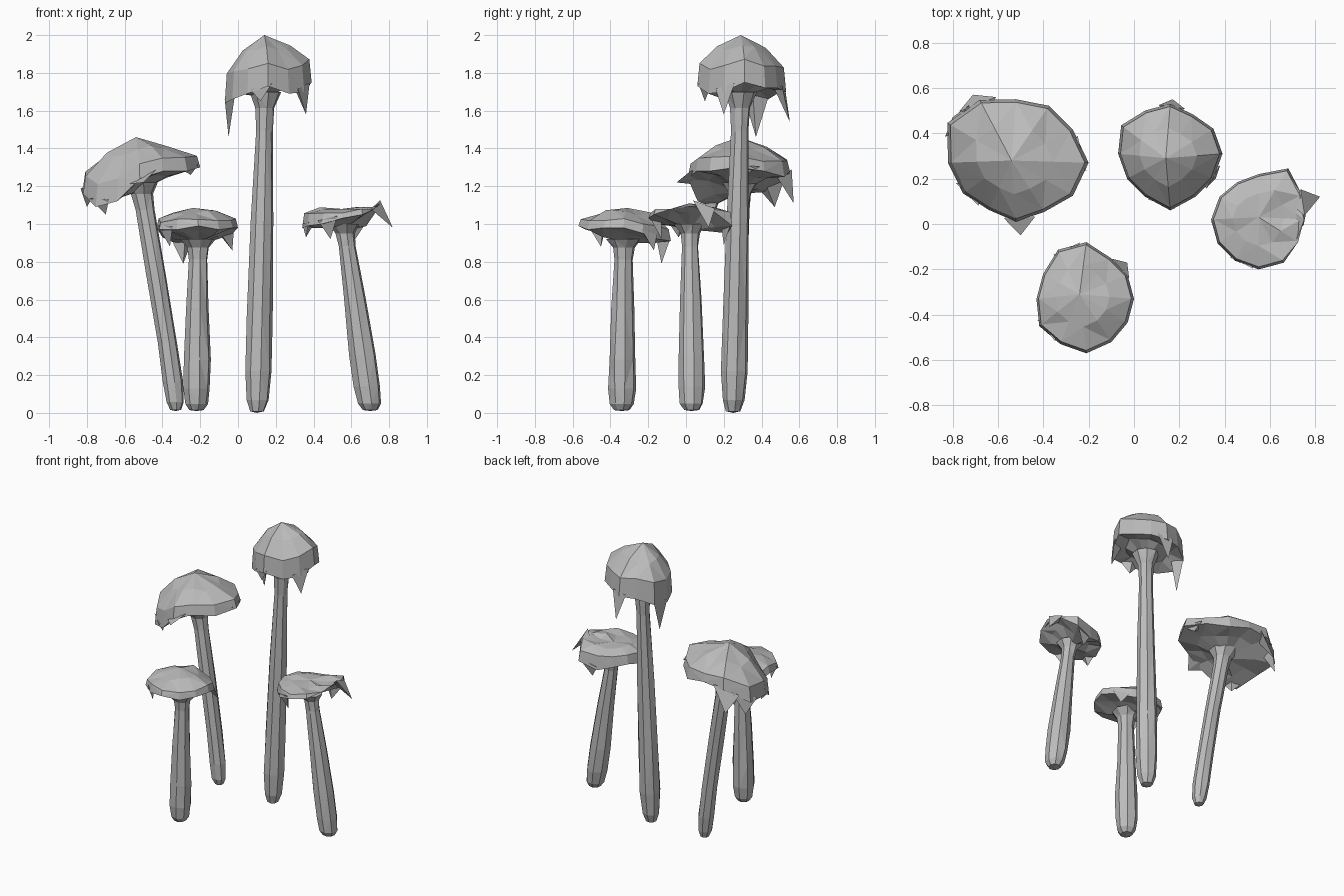
import bpy, bmesh, math, random
from mathutils import Vector

random.seed(4)
SIDES = 12          # rim points per cap
STEM_SIDES = 8

default_cube = bpy.data.objects.get("Cube")
if default_cube:
    bpy.data.objects.remove(default_cube, do_unlink=True)

grey = bpy.data.materials.new("stone grey")
grey.use_nodes = True
colour = (0.5, 0.5, 0.5, 1)
grey.diffuse_color = colour
grey.node_tree.nodes["Principled BSDF"].inputs["Base Color"].default_value = colour


def finish(bm, name):
    """Turn a bmesh into a flat shaded, triangulated object."""
    bmesh.ops.recalc_face_normals(bm, faces=bm.faces[:])
    bmesh.ops.triangulate(bm, faces=bm.faces[:])
    mesh = bpy.data.meshes.new(name)
    bm.to_mesh(mesh)
    bm.free()
    mesh.materials.append(grey)
    obj = bpy.data.objects.new(name, mesh)
    bpy.context.collection.objects.link(obj)
    return obj


def bridge(bm, lower, upper):
    """Join two rings of equal length with quads."""
    count = len(lower)
    for i in range(count):
        j = (i + 1) % count
        bm.faces.new((lower[i], lower[j], upper[j], upper[i]))


def fan(bm, ring, point):
    """Close a ring onto a single point."""
    tip = bm.verts.new(point)
    for i, vert in enumerate(ring):
        bm.faces.new((vert, ring[(i + 1) % len(ring)], tip))


def polar(centre, angle, radius, z):
    return Vector((centre[0] + radius * math.cos(angle),
                   centre[1] + radius * math.sin(angle), z))


def jitter(amount):
    return random.uniform(-amount, amount)


def build_stem(name, base, top, radius, neck, bend):
    """Leaning stalk: rounded foot, thick lower part, flared throat."""
    bm = bmesh.new()
    base, top = Vector(base), Vector(top)
    # share of the height, and thickness blended from foot to neck
    stations = [(0.005, radius * 0.55), (0.04, radius * 0.85), (0.13, radius),
                (0.3, radius * 0.98), (0.6, (radius + neck) / 2),
                (0.88, neck), (0.95, neck * 1.15), (1, neck * 1.9)]
    rings = []
    for share, thick in stations:
        z = base.z + (top.z - base.z) * share
        centre = base.lerp(top, share ** bend)
        rings.append([bm.verts.new(polar(centre, math.tau * i / STEM_SIDES + 0.2,
                                         thick * (1 + jitter(0.06)), z))
                      for i in range(STEM_SIDES)])
    for lower, upper in zip(rings, rings[1:]):
        bridge(bm, lower, upper)
    fan(bm, rings[0], base)
    fan(bm, rings[-1], top)
    return finish(bm, name)


def build_cap(name, centre, apex, rim, throat, fangs, shoulder, crown, hollow):
    """Ragged dome with an underside, and fangs hanging from its rim."""
    bm = bmesh.new()
    apex, throat = Vector(apex), Vector(throat)

    def rim_at(angle):
        place = (angle / math.tau * SIDES) % SIDES
        i = int(place) % SIDES
        a, b = rim[i], rim[(i + 1) % SIDES]
        mix = place - int(place)
        return polar(centre, angle, a[0] + (b[0] - a[0]) * mix,
                     a[1] + (b[1] - a[1]) * mix)

    edge = [rim_at(math.tau * i / SIDES) for i in range(SIDES)]

    # outer dome: (spread towards the rim, share of height kept)
    rings = []
    for spread, keep in ((1, 0), (0.95, shoulder), (0.55, crown)):
        ring = []
        for point in edge:
            spot = apex.lerp(point, spread)
            spot.z = point.z + (apex.z - point.z) * keep
            if spread < 1:
                spot.z += jitter(0.012)
            ring.append(bm.verts.new(spot))
        rings.append(ring)
    for lower, upper in zip(rings, rings[1:]):
        bridge(bm, lower, upper)
    fan(bm, rings[-1], apex)

    # underside running in to the throat
    gills = []
    for point in edge:
        spot = throat.lerp(point, 0.6)
        spot.z += hollow + jitter(0.012)
        gills.append(bm.verts.new(spot))
    bridge(bm, rings[0], gills)
    fan(bm, gills, throat)

    # fangs
    for tip in fangs:
        tip = Vector(tip)
        angle = math.atan2(tip.y - centre[1], tip.x - centre[0]) % math.tau
        root = [rim_at((angle + side) % math.tau) for side in (-0.27, 0.27)]
        root.append(throat.lerp(rim_at(angle), 0.75))
        for corner in root:
            corner.z += 0.02
        corners = [bm.verts.new(corner) for corner in root]
        bm.faces.new(corners)
        fan(bm, corners, tip)
    return finish(bm, name)


# tall mushroom
build_stem("tall_stem", (0.1, 0.25, 0), (0.145, 0.29, 1.7), 0.07, 0.046, 1)
build_cap("tall_cap", (0.16, 0.31), (0.14, 0.29, 2), [
    (0.23, 1.75), (0.22, 1.72), (0.2, 1.72), (0.22, 1.7),
    (0.22, 1.7), (0.25, 1.66), (0.23, 1.64), (0.22, 1.66),
    (0.22, 1.69), (0.25, 1.73), (0.22, 1.69), (0.22, 1.7)],
    (0.145, 0.29, 1.67), [
    (-0.05, 0.37, 1.46), (0.17, 0.55, 1.54), (0.36, 0.2, 1.58),
    (0.12, 0.1, 1.65)],
    shoulder=0.45, crown=0.74, hollow=0.04)

# wide leaning mushroom
build_stem("wide_stem", (-0.33, 0.26, 0.01), (-0.52, 0.29, 1.22), 0.055, 0.05, 1.2)
build_cap("wide_cap", (-0.52, 0.27), (-0.54, 0.28, 1.46), [
    (0.32, 1.3), (0.29, 1.28), (0.29, 1.25), (0.28, 1.28),
    (0.32, 1.26), (0.35, 1.17), (0.3, 1.16), (0.27, 1.09),
    (0.24, 1.12), (0.26, 1.24), (0.25, 1.28), (0.29, 1.28)],
    (-0.53, 0.29, 1.17), [
    (-0.7, 0.15, 1.05), (-0.5, -0.05, 1.22), (-0.71, 0.57, 1.11),
    (-0.8, 0.47, 1.09), (-0.25, 0.31, 1.26)],
    shoulder=0.35, crown=0.7, hollow=0.015)

# short front mushroom
build_stem("short_stem", (-0.22, -0.34, 0.01), (-0.21, -0.33, 0.92), 0.073, 0.05, 1)
build_cap("short_cap", (-0.21, -0.33), (-0.24, -0.31, 1.085), [
    (0.21, 0.98), (0.21, 0.95), (0.21, 0.92), (0.25, 0.91),
    (0.25, 0.9), (0.22, 0.93), (0.22, 0.98), (0.24, 0.97),
    (0.23, 0.97), (0.24, 0.99), (0.22, 0.97), (0.21, 0.98)],
    (-0.21, -0.33, 0.9), [
    (-0.29, -0.13, 0.79), (-0.03, -0.17, 0.86), (-0.36, -0.45, 0.88)],
    shoulder=0.4, crown=0.8, hollow=0)

# flat side mushroom, drooping at the back
build_stem("flat_stem", (0.7, 0.03, 0.01), (0.56, 0.02, 1), 0.072, 0.045, 1)
build_cap("flat_cap", (0.55, 0.02), (0.55, 0.03, 1.08), [
    (0.2, 1.11), (0.22, 1.08), (0.26, 0.99), (0.2, 0.95),
    (0.19, 0.98), (0.2, 1), (0.21, 0.98), (0.21, 0.99),
    (0.21, 1), (0.22, 1.03), (0.22, 1.05), (0.2, 1.08)],
    (0.56, 0.02, 0.97), [
    (0.82, 0.12, 0.98), (0.49, -0.13, 0.92), (0.36, -0.04, 0.93),
    (0.6, 0.2, 0.89)],
    shoulder=0.72, crown=1, hollow=0.01)
